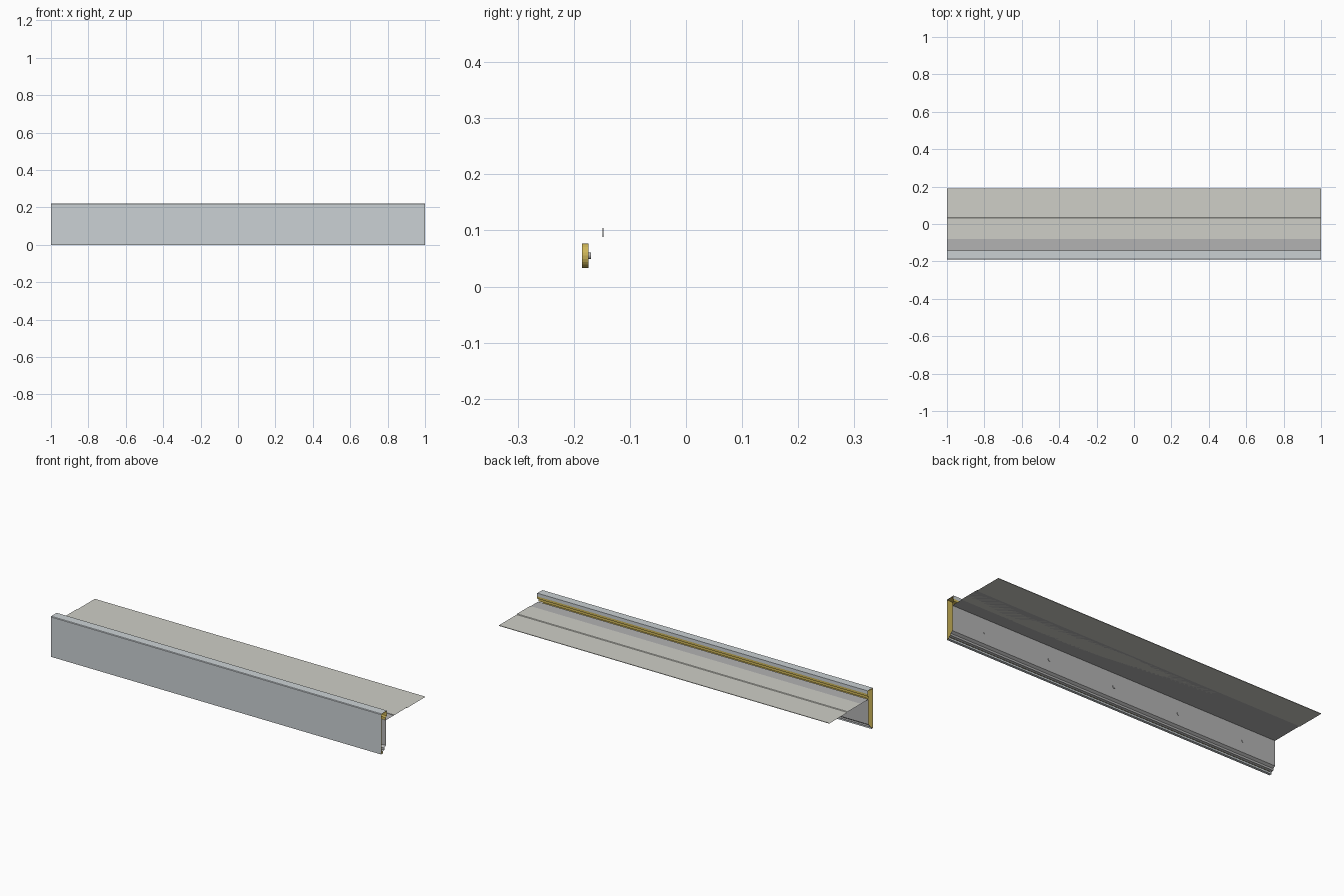
import bpy, bmesh, math
from mathutils import Matrix

if "Cube" in bpy.data.objects:
    bpy.data.objects.remove(bpy.data.objects["Cube"])

def mat(name, c):
    m = bpy.data.materials.new(name)
    m.diffuse_color = (*c, 1)
    m.use_nodes = True
    m.node_tree.nodes["Principled BSDF"].inputs["Base Color"].default_value = m.diffuse_color
    return m

PAINT = mat("painted_metal", (0.60, 0.64, 0.66))
GOLD = mat("gold_lining", (0.62, 0.47, 0.10))
STEEL = mat("steel", (0.45, 0.45, 0.45))
SHEET = mat("membrane", (0.62, 0.62, 0.57))

def finish(name, bm, m):
    me = bpy.data.meshes.new(name)
    bm.to_mesh(me)
    bm.free()
    ob = bpy.data.objects.new(name, me)
    me.materials.append(m)
    bpy.context.collection.objects.link(ob)
    return ob

def strip(name, pts, m, closed=False):
    """Run a (y, z) profile along the full length, ends left open."""
    bm = bmesh.new()
    a = [bm.verts.new((-1, y, z)) for y, z in pts]
    b = [bm.verts.new((1, y, z)) for y, z in pts]
    n = len(pts)
    for i in range(n if closed else n - 1):
        j = (i + 1) % n
        bm.faces.new((a[i], a[j], b[j], b[i]))
    if closed:
        bmesh.ops.recalc_face_normals(bm, faces=bm.faces)
    return finish(name, bm, m)

def box_profile(y0, y1, z0, z1):
    return [(y0, z0), (y1, z0), (y1, z1), (y0, z1)]

def discs(name, xs, y0, y1, z, r, m):
    """Round fastener parts with their axis along y."""
    bm = bmesh.new()
    for x in xs:
        mx = Matrix.Translation((x, (y0 + y1) / 2, z)) @ Matrix.Rotation(math.pi / 2, 4, 'X')
        bmesh.ops.create_cone(bm, cap_ends=True, segments=24, radius1=r, radius2=r,
                              depth=y1 - y0, matrix=mx)
    return finish(name, bm, m)

# fascia cover: bottom return, front face, top and rear lip
strip("fascia_cover", [(-.176, .010), (-.176, 0), (-.190, 0), (-.190, .218),
                       (-.187, .221), (-.141, .222), (-.141, .204)], PAINT)

# gold inner side of the cover
strip("fascia_lining", [(-.178, .010), (-.178, .003), (-.187, .003), (-.187, .217),
                        (-.144, .218), (-.144, .204)], GOLD)

# gold retainer hook below the rear lip
strip("retainer_hook", [(-.141, .204), (-.141, .192), (-.152, .188), (-.152, .174)], GOLD)

# steel angle: roof flange, wall leg and bottom kick
strip("steel_angle", [(.033, .172), (-.150, .172), (-.150, .034), (-.163, .025),
                      (-.163, .014), (-.175, .010)], STEEL)

# roofing membrane laid on the flange
strip("roof_membrane", [(-.080, .172), (-.080, .175), (.033, .175), (.036, .172),
                        (.190, .172), (.190, .169), (.034, .169), (.034, .172)],
      SHEET, closed=True)

# concealed fasteners behind the cover
xs = [-.8 + .4 * i for i in range(5)]
discs("fastener_washer", xs, -.185, -.174, .055, .022, GOLD)
discs("fastener_shank", xs, -.174, -.169, .055, .006, STEEL)
discs("wall_rivet", xs, -.149, -.147, .096, .008, STEEL)
